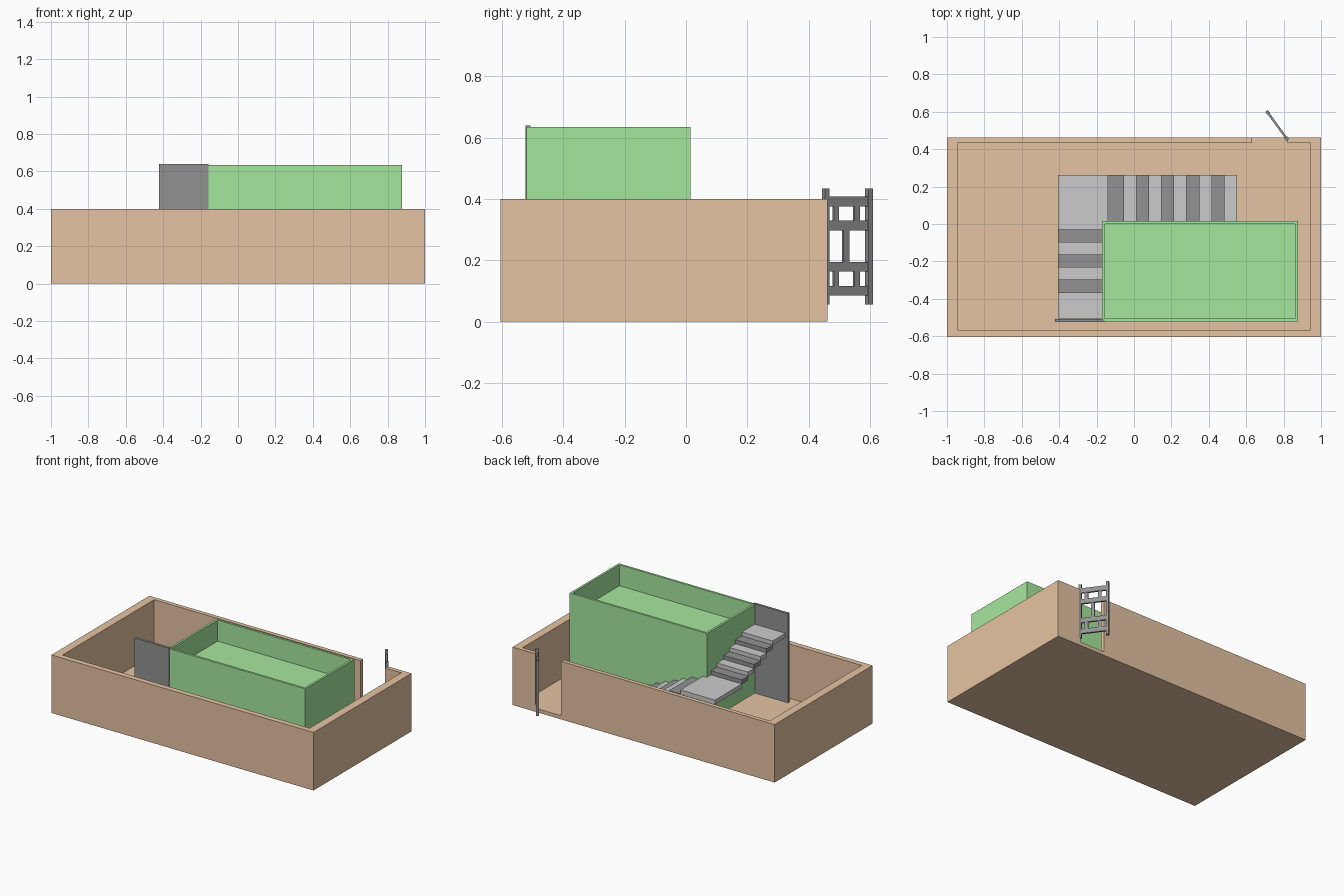
import bpy
from mathutils import Matrix, Vector
import math

if "Cube" in bpy.data.objects:
    bpy.data.objects.remove(bpy.data.objects["Cube"])


def material(name, rgb):
    m = bpy.data.materials.new(name)
    m.diffuse_color = (*rgb, 1)
    m.use_nodes = True
    m.node_tree.nodes["Principled BSDF"].inputs["Base Color"].default_value = m.diffuse_color
    return m


BROWN = material("brown", (0.79, 0.55, 0.36))
GREEN = material("green", (0.38, 0.80, 0.34))
DARK = material("dark", (0.29, 0.29, 0.29))
LIGHT = material("light", (0.70, 0.70, 0.70))


def box(name, x, y, z, mat, matrix=None):
    """Axis-aligned box from (min, max) ranges, optionally transformed."""
    bpy.ops.mesh.primitive_cube_add(size=1)
    ob = bpy.context.object
    ob.name = name
    size = Vector(r[1] - r[0] for r in (x, y, z))
    mid = Vector((r[1] + r[0]) / 2 for r in (x, y, z))
    ob.data.transform(Matrix.Translation(mid) @ Matrix.Diagonal((*size, 1)))
    if matrix:
        ob.matrix_world = matrix
    ob.data.materials.append(mat)
    return ob


# Yard floor and perimeter walls, with a gateway in the back wall
F, TOP = 0.025, 0.40
box("yard_floor", (-1, 1), (-0.605, 0.462), (0, F), BROWN)
box("wall_front", (-1, 1), (-0.605, -0.567), (F, TOP), BROWN)
box("wall_left", (-1, -0.943), (-0.567, 0.462), (F, TOP), BROWN)
box("wall_right", (0.943, 1), (-0.567, 0.462), (F, TOP), BROWN)
box("wall_back_long", (-0.943, 0.63), (0.433, 0.462), (F, TOP), BROWN)
box("wall_back_short", (0.82, 0.943), (0.433, 0.462), (F, TOP), BROWN)

# House block with a roof terrace and parapet
X0, X1, Y0, Y1, RT = -0.17, 0.877, -0.52, 0.015, 0.015
ROOF, PAR = 0.49, 0.635
box("house_block", (X0, X1), (Y0, Y1), (F, ROOF), GREEN)
box("parapet_front", (X0, X1), (Y0, Y0 + RT), (ROOF, PAR), GREEN)
box("parapet_back", (X0, X1), (Y1 - RT, Y1), (ROOF, PAR), GREEN)
box("parapet_left", (X0, X0 + RT), (Y0 + RT, Y1 - RT), (ROOF, PAR), GREEN)
box("parapet_right", (X1 - RT, X1), (Y0 + RT, Y1 - RT), (ROOF, PAR), GREEN)

# Lower stair flight: floating treads of alternating shade
RISE, THICK = 0.028, 0.03
RUN = 0.067
for i in range(10):
    top = F + RISE * (i + 1)
    x1 = 0.55 - RUN * i
    x0 = x1 - RUN if i < 9 else -0.14
    box(f"lower_tread_{i + 1}", (x0, x1), (Y1, 0.262), (top - THICK, top),
        DARK if i % 2 else LIGHT)

# Corner landing
LAND = F + RISE * 11
box("landing", (-0.405, -0.14), (Y1, 0.262), (LAND - THICK, LAND), LIGHT)
box("landing_side", (-0.405, X0), (-0.03, Y1), (LAND - THICK, LAND), LIGHT)

# Upper stair flight, ending at the screen wall
for i in range(6):
    top = LAND + RISE * (i + 1)
    y1 = -0.03 - RUN * i
    y0 = y1 - RUN if i < 5 else -0.505
    box(f"upper_tread_{i + 1}", (-0.405, X0), (y0, y1), (top - THICK, top),
        LIGHT if i % 2 else DARK)
box("stair_screen", (-0.422, -0.158), (-0.524, -0.507), (F, 0.64), DARK)

# Open gate, built along local x from its hinge
hinge, end = Vector((0.817, 0.456, 0)), Vector((0.714, 0.597, 0))
d = end - hinge
L = d.length
M = Matrix.Translation(hinge) @ Matrix.Rotation(math.atan2(d.y, d.x), 4, 'Z')
for n, x in (("hinge", 0), ("latch", L)):
    box(f"gate_post_{n}", (x - 0.009, x + 0.009), (-0.009, 0.009), (0.056, 0.435), DARK, M)
for i, (a, b) in enumerate(((0.085, 0.117), (0.163, 0.195), (0.298, 0.33), (0.375, 0.408))):
    box(f"gate_rail_{i + 1}", (0, L), (-0.006, 0.006), (a, b), DARK, M)
for n, a, b in (("low", 0.11, 0.17), ("high", 0.32, 0.38)):
    for k, x in (("a", 0.23 * L), ("b", 0.71 * L)):
        box(f"gate_picket_{n}_{k}", (x - 0.011, x + 0.011), (-0.004, 0.004), (a, b), DARK, M)
box("gate_picket_middle", (0.46 * L - 0.012, 0.46 * L + 0.012), (-0.004, 0.004),
    (0.19, 0.30), DARK, M)
